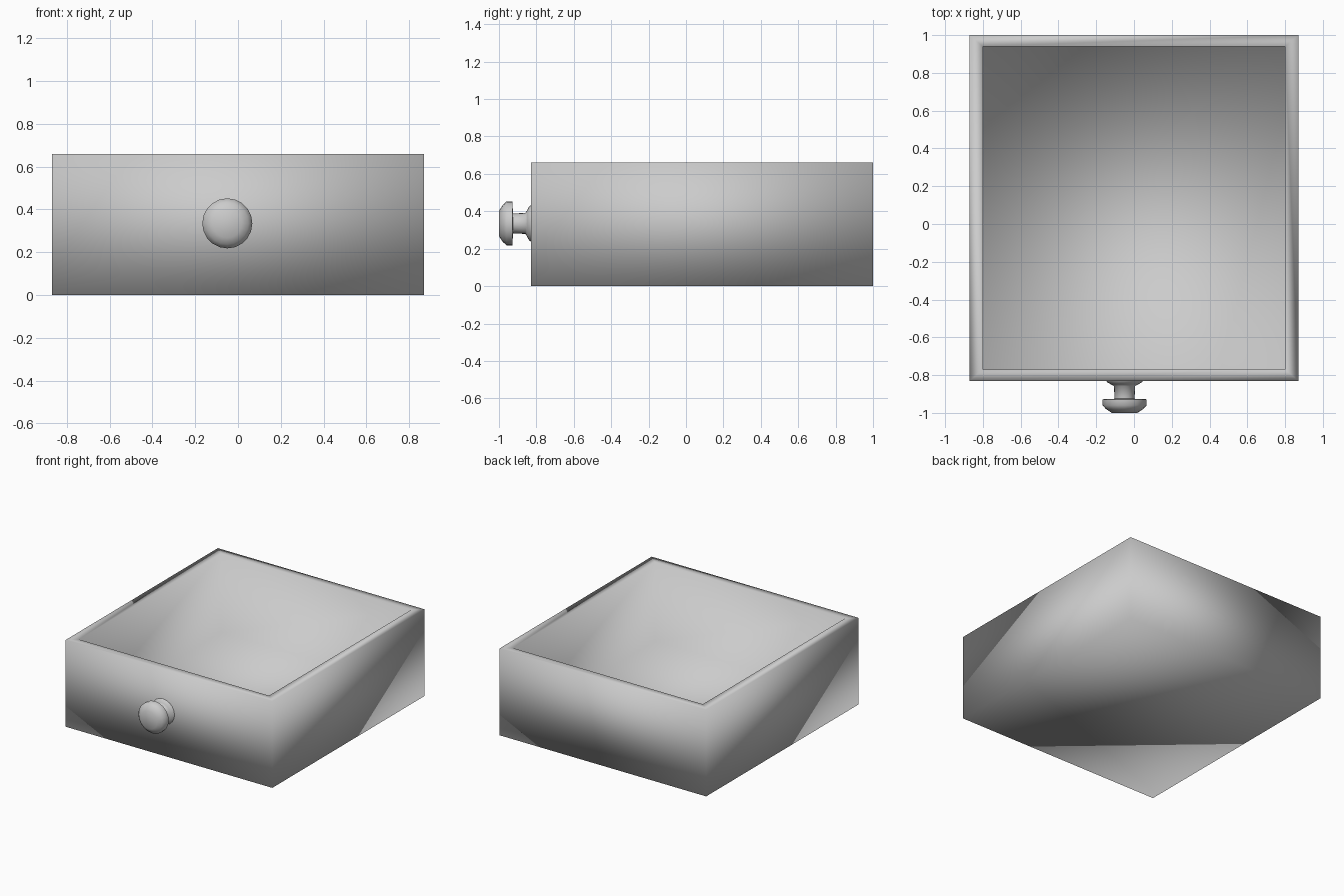
import bpy, bmesh
from math import sin, cos, pi

if "Cube" in bpy.data.objects:
    bpy.data.objects.remove(bpy.data.objects["Cube"])


def make_object(name, bm):
    bmesh.ops.recalc_face_normals(bm, faces=bm.faces)
    for f in bm.faces:
        f.smooth = True
    mesh = bpy.data.meshes.new(name)
    bm.to_mesh(mesh)
    bm.free()
    obj = bpy.data.objects.new(name, mesh)
    bpy.context.collection.objects.link(obj)
    return obj


def bridge(bm, a, b):
    n = len(a)
    for i in range(n):
        j = (i + 1) % n
        bm.faces.new((a[i], a[j], b[j], b[i]))


# Drawer box: outer shell, rim, inner walls and floor, as stacked rectangles
HEIGHT, FLOOR = 0.66, 0.06
outer = (-0.87, 0.87, -0.83, 1.0)
inner = (-0.80, 0.80, -0.77, 0.94)
bm = bmesh.new()
rings = []
for (x0, x1, y0, y1), z in ((outer, 0), (outer, HEIGHT), (inner, HEIGHT), (inner, FLOOR)):
    corners = ((x0, y0), (x1, y0), (x1, y1), (x0, y1))
    rings.append([bm.verts.new((x, y, z)) for x, y in corners])
for a, b in zip(rings, rings[1:]):
    bridge(bm, a, b)
bm.faces.new(rings[0])
bm.faces.new(rings[-1])
make_object("drawer_box", bm)

# Knob: turned profile (radius, y) swept round the y axis
SIDES = 20
KNOB_X, KNOB_Z = -0.05, 0.335
profile = [(0.098, -0.828), (0.092, -0.838), (0.074, -0.848), (0.056, -0.858),
           (0.053, -0.925), (0.117, -0.928), (0.117, -0.960),
           (0.098, -0.980), (0.068, -1.0)]
bm = bmesh.new()
rings = []
for r, y in profile:
    angles = [2 * pi * i / SIDES for i in range(SIDES)]
    rings.append([bm.verts.new((KNOB_X + r * cos(t), y, KNOB_Z + r * sin(t))) for t in angles])
for a, b in zip(rings, rings[1:]):
    bridge(bm, a, b)
bm.faces.new(rings[0])
bm.faces.new(rings[-1])
knob = make_object("knob", bm)

# Keep the knob's rim and neck crisp
bpy.context.view_layer.objects.active = knob
knob.select_set(True)
bpy.ops.object.shade_smooth_by_angle(angle=pi / 3)
